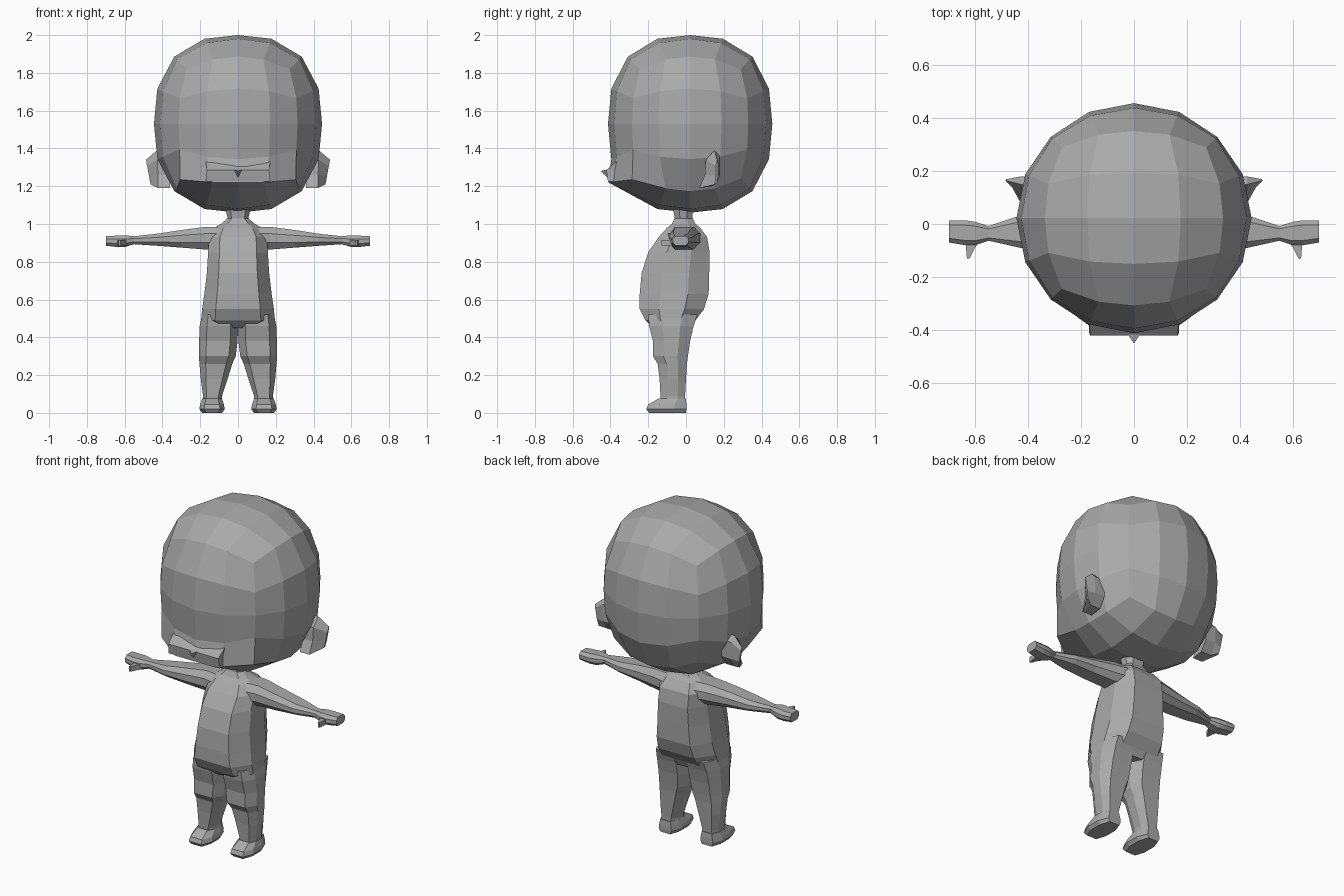
import bpy, bmesh, math

if "Cube" in bpy.data.objects:
    bpy.data.objects.remove(bpy.data.objects["Cube"])

clay = bpy.data.materials.new("clay_grey")
clay.diffuse_color = (0.40, 0.40, 0.40, 1)
clay.use_nodes = True
clay.node_tree.nodes["Principled BSDF"].inputs["Base Color"].default_value = clay.diffuse_color


def finish(name, bm):
    bmesh.ops.recalc_face_normals(bm, faces=bm.faces[:])
    me = bpy.data.meshes.new(name)
    bm.to_mesh(me)
    bm.free()
    me.materials.append(clay)
    ob = bpy.data.objects.new(name, me)
    bpy.context.collection.objects.link(ob)
    return ob


def loft(name, rings):
    """Skin a list of equal-length point rings and cap both ends."""
    bm = bmesh.new()
    rows = [[bm.verts.new(p) for p in r] for r in rings]
    n = len(rows[0])
    for a, b in zip(rows, rows[1:]):
        for i in range(n):
            j = (i + 1) % n
            bm.faces.new((a[i], a[j], b[j], b[i]))
    bm.faces.new(rows[0])
    bm.faces.new(rows[-1])
    return finish(name, bm)


def octagon(a0, a1, b0, b1, flat=0.62):
    """Chamfered rectangle in 2D."""
    ca, cb, ha, hb = (a0 + a1) / 2, (b0 + b1) / 2, (a1 - a0) / 2, (b1 - b0) / 2
    k = flat
    pts = [(-k, -1), (k, -1), (1, -.4), (1, .4), (k, 1), (-k, 1), (-1, .4), (-1, -.4)]
    return [(ca + u * ha, cb + v * hb) for u, v in pts]


def upright(name, rows, s=1):
    # rows: z, x0, x1, y0, y1
    return loft(name, [[(s * x, y, z) for x, y in octagon(*r)] for z, *r in rows])


def sideways(name, rows, s=1):
    # rows: x, y0, y1, z0, z1
    return loft(name, [[(s * x, y, z) for y, z in octagon(*r)] for x, *r in rows])


# Head: cube grid rounded into a full, slightly boxy ball with a sharp chin edge
bm = bmesh.new()
bmesh.ops.create_cube(bm, size=1)
bmesh.ops.subdivide_edges(bm, edges=bm.edges[:], cuts=3, use_grid_fill=True)
for v in bm.verts:
    c = v.co.copy()
    x, y, z = (math.tan(k * math.pi / 2) for k in c)
    r = math.hypot(x, y)
    m = (r ** 2.5 + abs(z) ** 2.5) ** (1 / 2.5)
    v.co = (0.445 * x / m, 0.022 + 0.435 * y / m, 1.53 + 0.47 * z / m)
    if c.y < -.49 and c.z < -.49:
        if abs(c.x) < .3:
            v.co.y, v.co.z = -0.41, 1.22
        else:
            v.co.x *= 1.12
            v.co.y -= 0.04
            v.co.z = 1.235
finish("head", bm)

# Mouth plate across the lower face
loft("mouth_plate", [
    [(-.17, -.37, 1.33), (.17, -.37, 1.33), (.17, -.34, 1.33), (-.17, -.34, 1.33)],
    [(-.165, -.422, 1.285), (.165, -.422, 1.285), (.165, -.34, 1.285), (-.165, -.34, 1.285)],
    [(-.17, -.413, 1.225), (.17, -.413, 1.225), (.17, -.34, 1.225), (-.17, -.34, 1.225)]])

# Nose: tiny three-sided point
bm = bmesh.new()
tip = bm.verts.new((0, -.452, 1.28))
base = [bm.verts.new(p) for p in ((-.028, -.41, 1.29), (.028, -.41, 1.29), (0, -.41, 1.24))]
bm.faces.new(base)
for i in range(3):
    bm.faces.new((base[i], base[(i + 1) % 3], tip))
finish("nose", bm)

# Torso and neck: z, half width, front, back
body = [(.45, .13, -.17, .03), (.49, .195, -.215, .05), (.55, .19, -.245, .095),
        (.63, .178, -.245, .12), (.74, .165, -.235, .123), (.85, .158, -.20, .125),
        (.93, .155, -.145, .112), (.98, .125, -.10, .075), (1.0, .09, -.075, .05),
        (1.03, .055, -.06, .035), (1.10, .07, -.07, .035)]
upright("torso", [(z, -w, w, f, b) for z, w, f, b in body])

ear_profile = [(.15, 1.39), (.18, 1.36), (.18, 1.26), (.14, 1.20), (.07, 1.19),
               (.10, 1.26), (.105, 1.34)]
for side, s in (("right", 1), ("left", -1)):
    # Leg
    upright(side + "_leg", [
        (.03, .085, .185, -.13, -.005), (.09, .085, .185, -.135, -.005),
        (.18, .055, .197, -.14, 0), (.26, .03, .204, -.15, .005),
        (.30, .012, .207, -.175, .01), (.38, .002, .206, -.175, .022),
        (.46, 0, .203, -.195, .04), (.52, .02, .19, -.20, .06)], s)
    # Foot with low toe
    upright(side + "_foot", [
        (0, .085, .19, -.195, 0), (.02, .07, .205, -.21, .002),
        (.045, .075, .20, -.20, .002), (.075, .085, .19, -.145, 0)], s)
    # Arm and mitten hand
    sideways(side + "_arm", [
        (.09, -.10, .08, .865, .985), (.17, -.085, .065, .865, .985),
        (.30, -.09, .045, .875, .968), (.43, -.09, .032, .885, .948),
        (.55, -.063, -.008, .893, .935), (.60, -.08, .008, .878, .94),
        (.64, -.08, .014, .878, .938), (.70, -.07, .013, .885, .937)], s)
    # Thumb
    loft(side + "_thumb", [[(s * x, y, z) for x, z in ((a, .885), (b, .885), (b, .915), (a, .915))]
                           for y, a, b in ((-.05, .575, .64), (-.095, .605, .635), (-.13, .622, .632))])
    # Ear: curved slab tapering outward to a thin rim
    loft(side + "_ear", [
        [(s * .36, y, z) for y, z in ear_profile],
        [(s * (.425 + .02 * (z - 1.29)), y, z) for y, z in ear_profile],
        [(s * (.475 + .12 * (z - 1.29)), .165 + .15 * (y - .15), 1.275 + .65 * (z - 1.29))
         for y, z in ear_profile]])
